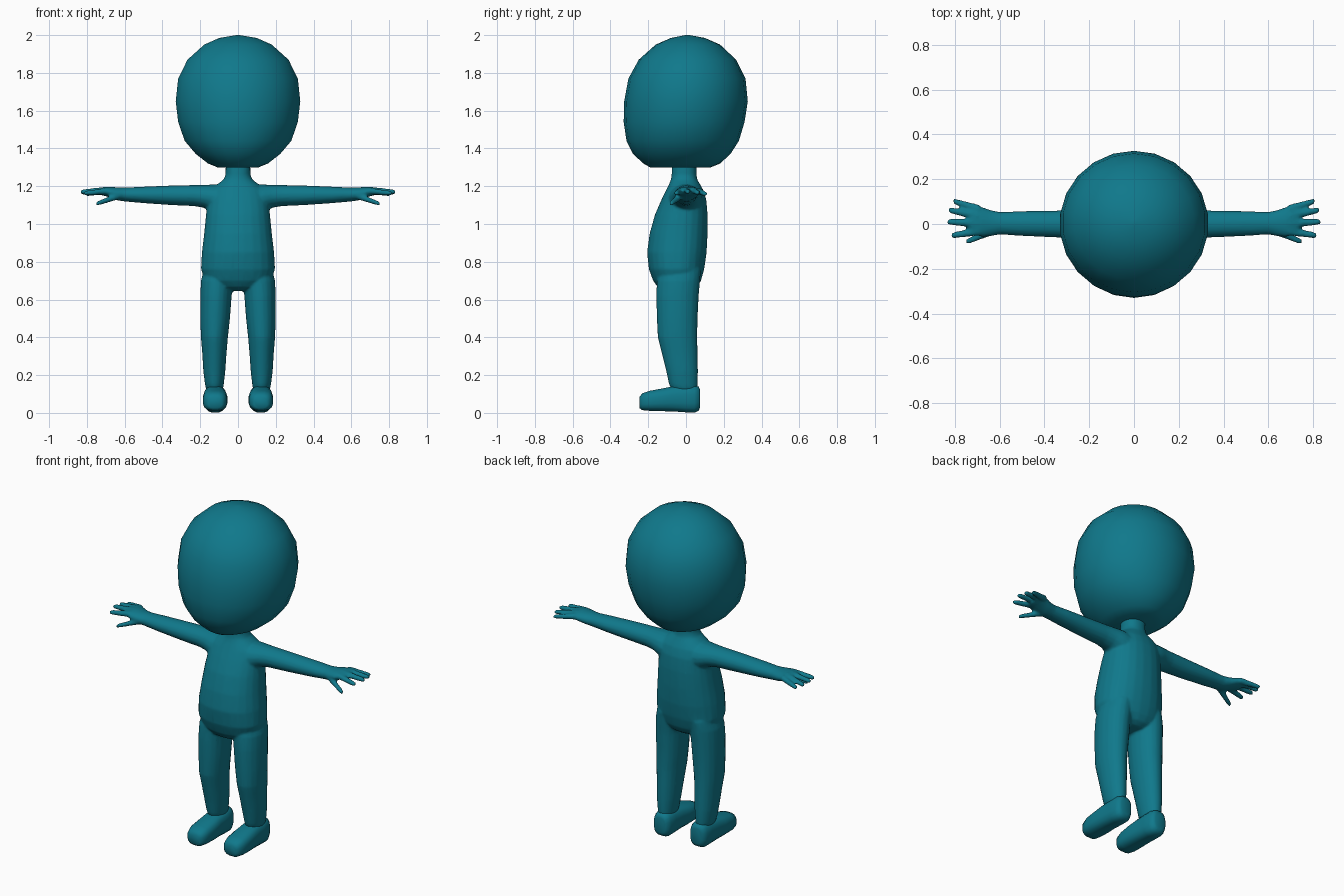
import bpy, bmesh, math

teal = bpy.data.materials.new("teal")
teal.diffuse_color = (0.005, 0.19, 0.26, 1)


def loft(bm, axis, rings, sides=16, power=1.0, mirror=False):
    """Skin rings stacked along an axis. Ring: (position, a_min, a_max, b_min, b_max)."""
    others = [i for i in range(3) if i != axis]
    for sign in ((1, -1) if mirror else (1,)):
        loops = []
        for pos, a0, a1, b0, b1 in rings:
            loop = []
            for k in range(sides):
                t = 2 * math.pi * (k + 0.5) / sides
                c, s = math.cos(t), math.sin(t)
                c = math.copysign(abs(c) ** power, c)
                s = math.copysign(abs(s) ** power, s)
                p = [0, 0, 0]
                p[axis] = pos
                p[others[0]] = (a0 + a1) / 2 + c * (a1 - a0) / 2
                p[others[1]] = (b0 + b1) / 2 + s * (b1 - b0) / 2
                p[0] *= sign
                loop.append(bm.verts.new(p))
            loops.append(loop)
        for lo, hi in zip(loops, loops[1:]):
            for k in range(sides):
                n = (k + 1) % sides
                bm.faces.new((lo[k], lo[n], hi[n], hi[k]))
        bm.faces.new(loops[0])
        bm.faces.new(loops[-1])


def finish(bm, name, angle):
    bmesh.ops.recalc_face_normals(bm, faces=bm.faces)
    mesh = bpy.data.meshes.new(name)
    bm.to_mesh(mesh)
    bm.free()
    mesh.materials.append(teal)
    obj = bpy.data.objects.new(name, mesh)
    bpy.context.collection.objects.link(obj)
    bpy.ops.object.select_all(action='DESELECT')
    obj.select_set(True)
    bpy.context.view_layer.objects.active = obj
    bpy.ops.object.shade_smooth_by_angle(angle=math.radians(angle))
    return obj


# Head: large rounded form, fuller at the lower front
bm = bmesh.new()
loft(bm, 2, [(z, -w, w, f, b) for z, w, f, b in (
    (1.30, 0.11, -0.19, 0.13), (1.32, 0.16, -0.225, 0.18),
    (1.37, 0.225, -0.28, 0.235), (1.44, 0.285, -0.315, 0.28),
    (1.54, 0.32, -0.33, 0.31), (1.65, 0.333, -0.327, 0.327),
    (1.77, 0.32, -0.305, 0.315), (1.87, 0.27, -0.25, 0.265),
    (1.95, 0.18, -0.16, 0.18), (1.985, 0.10, -0.08, 0.10),
    (2.0, 0.01, -0.005, 0.02))], sides=22)
finish(bm, "head", 80)

# Body: torso, arms, legs and hands fused into one skin
bm = bmesh.new()
loft(bm, 2, [(z, -w, w, f, b) for z, w, f, b in (
    (0.645, 0.06, -0.10, 0.03), (0.665, 0.12, -0.15, 0.06),
    (0.70, 0.175, -0.175, 0.08), (0.76, 0.197, -0.197, 0.097),
    (0.85, 0.192, -0.207, 0.11), (0.95, 0.18, -0.193, 0.115),
    (1.05, 0.17, -0.165, 0.115), (1.13, 0.16, -0.13, 0.108),
    (1.18, 0.145, -0.105, 0.092), (1.21, 0.11, -0.09, 0.075),
    (1.235, 0.077, -0.08, 0.06), (1.26, 0.066, -0.076, 0.056),
    (1.33, 0.065, -0.075, 0.055))], sides=24, power=0.9)
# legs
loft(bm, 2, [(0.12, 0.08, 0.168, -0.075, 0.06), (0.15, 0.075, 0.175, -0.09, 0.062),
             (0.22, 0.067, 0.184, -0.105, 0.064), (0.32, 0.06, 0.19, -0.13, 0.062),
             (0.40, 0.053, 0.197, -0.15, 0.06), (0.50, 0.042, 0.20, -0.155, 0.062),
             (0.62, 0.033, 0.20, -0.158, 0.068), (0.70, 0.025, 0.197, -0.155, 0.075),
             (0.76, 0.03, 0.18, -0.14, 0.08)], sides=20, mirror=True)
# arms widening into the palms
loft(bm, 0, [(0.06, -0.10, 0.09, 1.03, 1.21), (0.13, -0.09, 0.085, 1.06, 1.21),
             (0.18, -0.074, 0.073, 1.085, 1.208), (0.23, -0.066, 0.065, 1.094, 1.207),
             (0.36, -0.06, 0.06, 1.10, 1.204), (0.50, -0.054, 0.058, 1.11, 1.198),
             (0.60, -0.047, 0.054, 1.119, 1.193), (0.64, -0.055, 0.063, 1.125, 1.194),
             (0.68, -0.058, 0.077, 1.14, 1.198), (0.71, -0.052, 0.083, 1.15, 1.196),
             (0.735, -0.045, 0.077, 1.155, 1.19)], sides=16, mirror=True)
# fingers and thumb: root x, y, z then tip x, y, z
for x0, y0, z0, x1, y1, z1 in (
        (0.69, 0.066, 1.175, 0.807, 0.102, 1.158), (0.70, 0.038, 1.18, 0.828, 0.062, 1.165),
        (0.70, 0.003, 1.18, 0.833, 0.010, 1.170), (0.69, -0.032, 1.175, 0.817, -0.052, 1.162),
        (0.63, -0.030, 1.148, 0.75, -0.080, 1.107)):
    rings = []
    for t, r in ((0, 0.02), (0.5, 0.017), (0.9, 0.0145), (1, 0.011)):
        y, z = y0 + (y1 - y0) * t, z0 + (z1 - z0) * t
        rings.append((x0 + (x1 - x0) * t, y - r, y + r, z - r * 0.9, z + r * 0.9))
    loft(bm, 0, rings, sides=10, mirror=True)
body = finish(bm, "body", 180)
remesh = body.modifiers.new("fuse", 'REMESH')
remesh.mode = 'VOXEL'
remesh.voxel_size = 0.007
remesh.use_smooth_shade = True
soften = body.modifiers.new("soften", 'SMOOTH')
soften.factor = 0.5
soften.iterations = 7
reduce = body.modifiers.new("reduce", 'DECIMATE')
reduce.ratio = 0.2

# Feet: flat soles, rounded toes, higher heels
bm = bmesh.new()
loft(bm, 1, [(-0.246, 0.085, 0.155, 0.025, 0.085), (-0.232, 0.068, 0.174, 0.014, 0.104),
             (-0.19, 0.058, 0.186, 0.01, 0.118), (-0.12, 0.056, 0.186, 0.008, 0.131),
             (-0.07, 0.06, 0.183, 0.007, 0.141), (0.0, 0.063, 0.179, 0.002, 0.147),
             (0.045, 0.066, 0.176, 0.0, 0.147), (0.068, 0.076, 0.166, 0.012, 0.14),
             (0.075, 0.09, 0.152, 0.03, 0.12)], sides=16, power=0.72, mirror=True)
finish(bm, "feet", 70)
